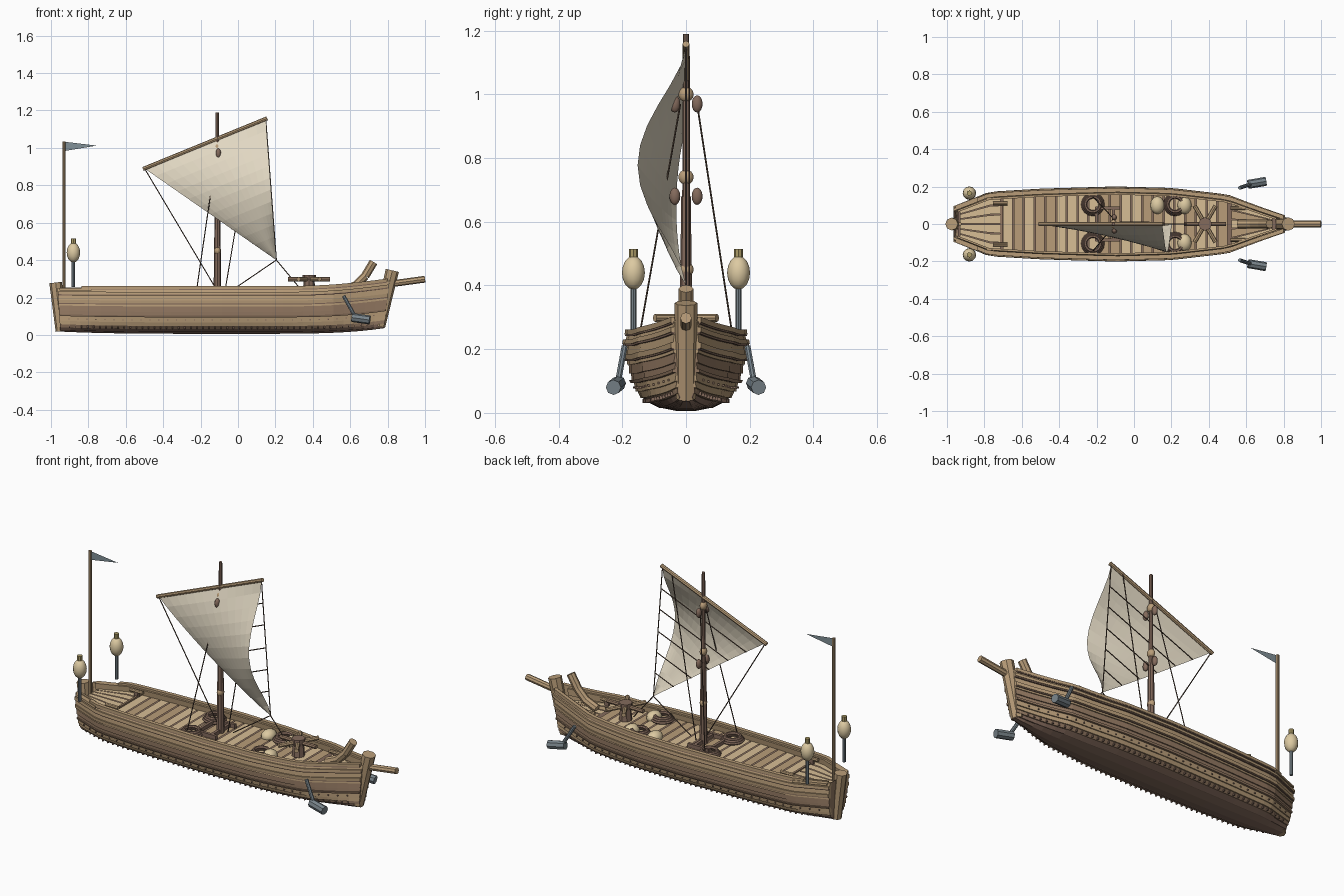
import bpy, bmesh, math, random
from mathutils import Vector

random.seed(4)
if "Cube" in bpy.data.objects:
    bpy.data.objects.remove(bpy.data.objects["Cube"])


def material(name, *rgb):
    m = bpy.data.materials.new(name)
    m.use_nodes = True
    m.diffuse_color = (*rgb, 1)
    m.node_tree.nodes["Principled BSDF"].inputs["Base Color"].default_value = (*rgb, 1)
    return m


PALE = material("pale_plank", .68, .51, .3)
WOOD = material("tan_wood", .48, .335, .19)
HULL = material("hull_brown", .3, .195, .125)
DARK = material("dark_brown", .23, .145, .107)
SAIL = material("sailcloth", .75, .68, .54)
IRON = material("blue_grey_iron", .19, .23, .255)
FLAG = material("flag_grey", .22, .28, .31)
CREAM = material("cream", .72, .59, .36)
BRASS = material("dull_brass", .42, .34, .14)
ROPE = material("dark_rope", .12, .08, .057)


def finish(name, bm, *mats, smooth=False):
    me = bpy.data.meshes.new(name)
    bm.to_mesh(me)
    bm.free()
    ob = bpy.data.objects.new(name, me)
    bpy.context.collection.objects.link(ob)
    for m in mats:
        me.materials.append(m)
    if smooth:
        me.shade_smooth()
    return ob


def tube(name, a, b, r, mat, r2=None, sides=8):
    a, b = Vector(a), Vector(b)
    bm = bmesh.new()
    bmesh.ops.create_cone(bm, cap_ends=True, segments=sides, radius1=r,
                          radius2=r if r2 is None else r2, depth=(b - a).length)
    ob = finish(name, bm, mat)
    ob.rotation_euler = (b - a).to_track_quat('Z', 'Y').to_euler()
    ob.location = (a + b) / 2


def add_box(bm, center, size):
    for v in bmesh.ops.create_cube(bm, size=1)["verts"]:
        v.co = Vector(center) + Vector([c * s for c, s in zip(v.co, size)])


def box(name, center, size, mat):
    bm = bmesh.new()
    add_box(bm, center, size)
    finish(name, bm, mat)


def ball(name, loc, scale, mat):
    bm = bmesh.new()
    bmesh.ops.create_uvsphere(bm, u_segments=12, v_segments=8, radius=1)
    bmesh.ops.scale(bm, vec=scale, verts=bm.verts)
    bmesh.ops.translate(bm, vec=loc, verts=bm.verts)
    finish(name, bm, mat, smooth=True)


def torus(name, loc, major, minor, mat):
    bpy.ops.mesh.primitive_torus_add(location=loc, major_radius=major, minor_radius=minor,
                                     major_segments=16, minor_segments=6)
    bpy.context.object.name = name
    bpy.context.object.data.materials.append(mat)


def interp(pts, x):
    for (a, va), (b, vb) in zip(pts, pts[1:]):
        if x <= b:
            return va + (vb - va) * max(0, x - a) / (b - a)
    return pts[-1][1]


# Hull shape: plan outline, cross-section and sheer
PLAN = [(-.95, .085), (-.77, .163), (-.5, .18), (-.1, .192), (.2, .184), (.5, .148), (.78, .035)]
SECTION = [(0, .12), (.04, .4), (.12, .65), (.22, .77), (.4, .87), (.65, .95), (.85, .98), (1, .95)]
BOW, STERN = .78, -.95


def width(x):
    return interp(PLAN, x)


def top(x):
    return .25 + .04 * max(0, (x - .3) / .48) ** 2


def skin(x, t, out=0, side=1):
    low = .006 + .03 * max(0, x / BOW) ** 4 + .012 * max(0, -x / .95) ** 4
    rake = .03 * t * max(0, x / BOW) ** 6 - .015 * t * max(0, -x / .95) ** 6
    return Vector((x + rake, side * (width(x) * interp(SECTION, t) + out), low + (top(x) - low) * t))


def stations(x0, x1, n=32):
    return [x0 + (x1 - x0) * i / n for i in range(n + 1)]


def strip(bm, rings, mat=0, closed=False):
    rows = [[bm.verts.new(p) for p in ring] for ring in rings]
    for a, b in zip(rows, rows[1:]):
        n = len(a)
        for j in range(n if closed else n - 1):
            bm.faces.new((a[j], b[j], b[(j + 1) % n], a[(j + 1) % n])).material_index = mat
    if closed:
        for end in (rows[0], rows[-1]):
            bm.faces.new(end).material_index = mat


def mirror_y(bm):
    bmesh.ops.recalc_face_normals(bm, faces=bm.faces)
    bmesh.ops.mirror(bm, geom=bm.verts[:] + bm.edges[:] + bm.faces[:], axis='Y', merge_dist=-1)
    bmesh.ops.recalc_face_normals(bm, faces=bm.faces)


# Overlapping strakes, each a thin closed plank
bm = bmesh.new()
seams = [0, .04, .1, .17, .25, .36, .48, .6, .72, .86, 1]
for k, (t0, t1) in enumerate(zip(seams, seams[1:])):
    rings = [[skin(x, t0, -.012), skin(x, t0, .007), skin(x, t1, .001), skin(x, t1, -.012)]
             for x in stations(STERN, BOW)]
    strip(bm, rings, 0 if k < 2 else 1 if k in (2, 5, 6) else 2, closed=True)
mirror_y(bm)
finish("hull_strakes", bm, DARK, HULL, WOOD)

# Bottom and transoms
bm = bmesh.new()
strip(bm, [[skin(x, 0), skin(x, 0, side=-1)] for x in stations(STERN, BOW)])
finish("hull_bottom", bm, DARK)
for name, x in (("stern_transom", STERN), ("bow_transom", BOW)):
    bm = bmesh.new()
    outline = [skin(x, t) for t in seams] + [skin(x, t, side=-1) for t in reversed(seams)]
    bm.faces.new([bm.verts.new(p) for p in outline])
    finish(name, bm, HULL)


def band(name, t0, t1, inner, outer, x0, x1, mat):
    bm = bmesh.new()
    strip(bm, [[skin(x, t0, inner), skin(x, t0, outer), skin(x, t1, outer), skin(x, t1, inner)]
               for x in stations(x0, x1)], closed=True)
    mirror_y(bm)
    finish(name, bm, mat)


# Wales and rails, with dark seams under the upper ones
band("lower_wale", .36, .4, -.01, .012, STERN, BOW, HULL)
band("middle_wale", .66, .73, -.01, .013, STERN, BOW, WOOD)
band("middle_seam", .64, .66, -.01, .01, STERN, BOW, DARK)
band("upper_wale", .86, .92, -.01, .013, STERN, BOW, WOOD)
band("upper_seam", .835, .86, -.01, .01, STERN, BOW, DARK)
band("cap_seam", .965, .985, -.01, .008, -.83, .77, DARK)
band("cap_rail", .985, 1.05, -.012, .01, -.83, .77, WOOD)
band("inner_rail", .86, 1.01, -.026, -.015, -.93, .74, WOOD)
band("stern_rail", .95, 1.0, -.012, .014, -.94, -.78, WOOD)

# Wooden pegs along the lower strakes
bm = bmesh.new()
for t, count, size in ((.13, 50, .012), (.3, 34, .006)):
    for x in stations(-.9, .72, count):
        add_box(bm, skin(x, t, .004), (.006, .012, size))
mirror_y(bm)
finish("hull_pegs", bm, DARK)

# Deck base and planks
DECK = .222
bm = bmesh.new()
strip(bm, [[(x, -width(x) + .02, DECK - .01), (x, width(x) - .02, DECK - .01)]
           for x in stations(STERN + .01, .76)])
finish("deck_base", bm, DARK)
bm = bmesh.new()
pitch = .0575
for i in range(21):
    x = -.7 + pitch * i
    e = x + pitch - .008
    strip(bm, [[(s, -width(s) + .022, DECK), (s, width(s) - .022, DECK)] for s in (x, e)],
          random.choice((0, 1)))
for a, b, n in ((-.93, -.715, 6), (.52, .74, 5)):
    for j in range(n):
        lo, hi = -1 + 2 * j / n + .02, -1 + 2 * (j + 1) / n - .02
        strip(bm, [[(s, lo * (width(s) - .015), DECK), (s, hi * (width(s) - .015), DECK)]
                   for s in stations(a, b, 4)], 1 if a > 0 and j % 2 else 0)
bmesh.ops.recalc_face_normals(bm, faces=bm.faces)
for f in bm.faces:
    if f.normal.z < 0:
        f.normal_flip()
finish("deck_planks", bm, PALE, WOOD)

# Deck cleats
for name, x, y in (("stern_cleat", -.715, .11), ("bow_cleat", .555, .085)):
    for s in (-1, 1):
        tube(name, (x - .04, s * y, .25), (x + .04, s * y, .25), .01, WOOD)
        box(name + "_foot", (x, s * y, .235), (.025, .016, .03), DARK)
box("stern_deck_beam", (-.71, 0, DECK), (.012, .24, .012), HULL)

# Stem, stern post, bowsprit and curved bow timber
tube("stem_post", (.755, 0, .045), (.825, 0, .345), .032, WOOD, .036)
tube("stern_post", (-.945, 0, .02), (-.975, 0, .28), .03, WOOD, .034)
tube("bowsprit", (.81, 0, .272), (1, 0, .298), .018, WOOD)
bend = [Vector((x, 0, z)) for x, z in ((.56, .235), (.63, .265), (.68, .315), (.725, .39))]
for a, b in zip(bend, bend[1:]):
    tube("bow_timber", a, b, .023, WOOD)

# Capstan
tube("capstan_drum", (.38, 0, DECK), (.38, 0, .3), .035, DARK, .028)
tube("capstan_head", (.38, 0, .285), (.38, 0, .32), .036, DARK)
for k in range(3):
    d = Vector((math.cos(k * math.pi / 3), math.sin(k * math.pi / 3), 0)) * .113
    c = Vector((.38, 0, .298))
    tube("capstan_bar", c - d, c + d, .012, WOOD if k else HULL)

# Mast, collars and pulley blocks
tube("lower_mast", (-.11, 0, .2), (-.11, 0, .68), .021, DARK, .015)
tube("upper_mast", (-.11, 0, .66), (-.11, 0, 1.19), .012, DARK, .009)
for z in (.45, .74, 1.0):
    ball("mast_collar", (-.11, 0, z), (.018, .024, .024), WOOD)
for z in (.68, .97):
    for s in (-1, 1):
        ball("pulley_block", (-.105, s * .035, z), (.014, .017, .027), DARK)

# Sail bellying to one side, fuller near the yard than along the leech
A, B, C = Vector((-.5, 0, .89)), Vector((.148, 0, 1.155)), Vector((.205, 0, .4))
bm = bmesh.new()
N = 12
rings = []
for i in range(N + 1):
    c = i / N
    row = []
    for j in range(N + 1):
        u = j / N
        p = A.lerp(B, u).lerp(C, c)
        p.y = -.152 * (4 * c * (1 - c)) ** (.85 + 1.05 * u ** 3) * (.2 + .8 * u ** .85)
        row.append(p)
    rings.append(row)
strip(bm, rings)
bmesh.ops.remove_doubles(bm, verts=bm.verts, dist=.0005)
finish("sail", bm, SAIL)
tube("yard", A - Vector((.008, 0, .003)), B + Vector((.008, 0, .003)), .011, WOOD)

# Rigging: leech rope, cross lines, shrouds and sheets
lines = [(B, C), (A, (-.12, 0, .25)), (C, (-.03, 0, .24)), (C, (.33, 0, .25)),
         ((.08, .01, 1.12), (-.07, .01, .23))]
lines += [(A.lerp(C, f), B.lerp(C, f)) for f in (.17, .33, .5, .66, .82)]
lines += [((-.115, y, .97), (-.22, end, .25)) for y, end in ((-.018, -.145), (.035, .145))]
for p, q in lines:
    tube("rigging_line", p, q, .003, ROPE, sides=5)

# Flag
tube("flag_pole", (-.93, 0, .22), (-.93, 0, 1.035), .009, WOOD)
bm = bmesh.new()
bm.faces.new([bm.verts.new(p) for p in ((-.93, 0, 1.033), (-.93, 0, .983), (-.755, 0, 1.012))])
finish("flag", bm, FLAG)

for s in (-1, 1):
    # Stern lanterns
    tube("lantern_post", (-.88, s * .165, .255), (-.88, s * .165, .4), .009, IRON)
    ball("lantern_globe", (-.88, s * .165, .44), (.036, .036, .053), CREAM)
    tube("lantern_cap", (-.88, s * .165, .485), (-.88, s * .165, .515), .014, BRASS)
    # Iron weights hung from the bow
    tube("weight_arm", (.565, s * .193, .208), (.625, s * .213, .1), .01, IRON)
    tube("weight_head", (.61, s * .212, .093), (.705, s * .228, .08), .024, IRON)
    # Coiled ropes
    for x in (-.22, .22):
        for k in range(3):
            torus("rope_coil", (x, s * .105, DECK + .006 + .009 * k), .054 - .007 * k, .009, DARK)

# Mast partner frame
for y in (-.085, .085):
    box("mast_frame_side", (-.14, y, .232), (.13, .016, .024), DARK)
for x in (-.2, -.11):
    box("mast_frame_slat", (x, 0, .232), (.016, .18, .02), DARK)

# Cargo sacks
for x, y in ((.125, .1), (.27, .1), (.27, -.1)):
    ball("sack", (x, y, .228), (.038, .048, .034), CREAM)
